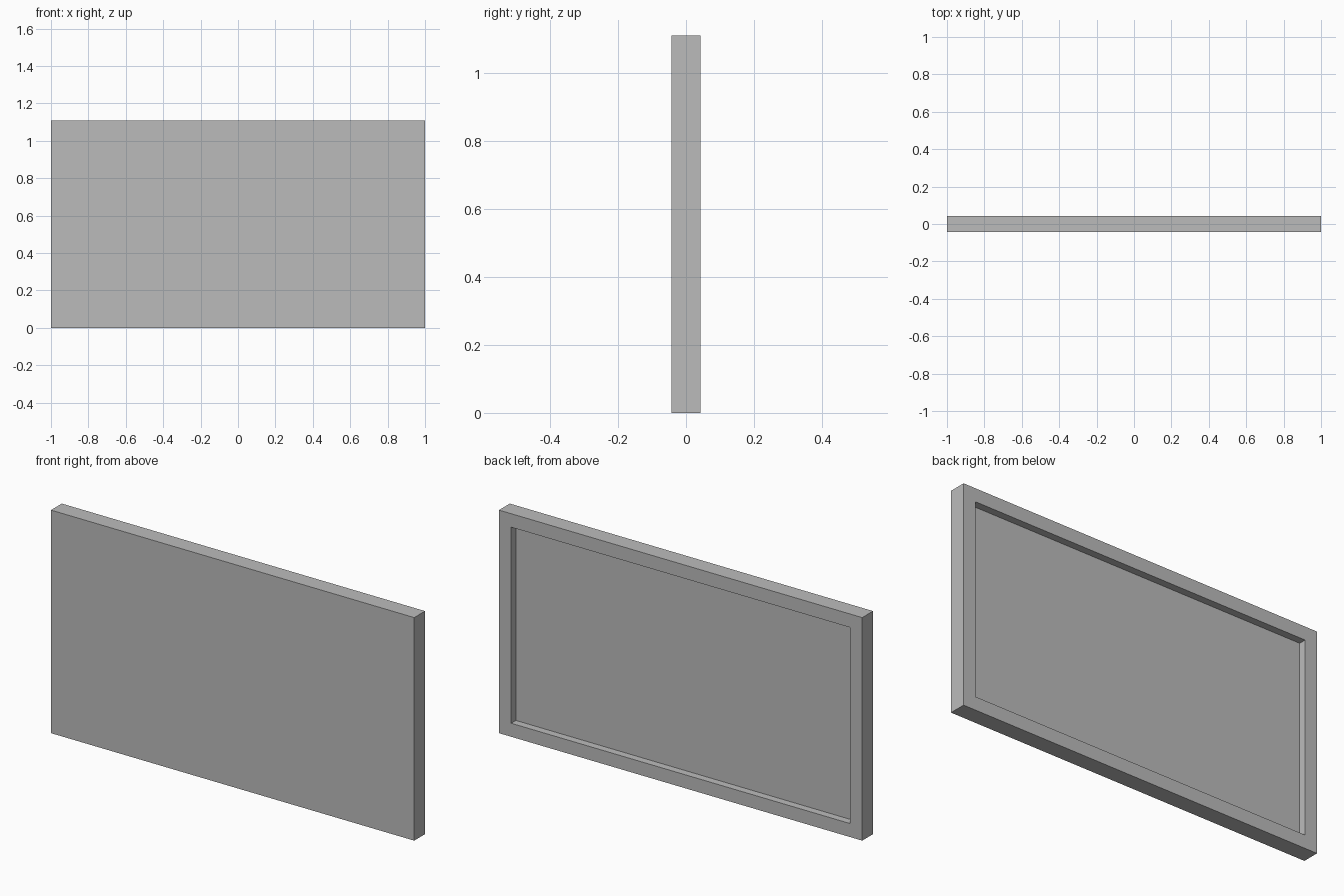
import bpy
import bmesh
from mathutils import Vector

WIDTH, DEPTH, HEIGHT = 2.0, 0.085, 1.11
MARGIN, RECESS = 0.095, 0.037

cube = bpy.data.objects.get("Cube")
if cube:
    bpy.data.objects.remove(cube, do_unlink=True)

# Plain grey finish
grey = bpy.data.materials.new("plain_grey")
grey.use_nodes = True
colour = (0.5, 0.5, 0.5, 1.0)
grey.diffuse_color = colour
grey.node_tree.nodes["Principled BSDF"].inputs["Base Color"].default_value = colour

# Slab standing on the ground
bm = bmesh.new()
bmesh.ops.create_cube(bm, size=1.0)
bmesh.ops.scale(bm, vec=(WIDTH, DEPTH, HEIGHT), verts=bm.verts)
bmesh.ops.translate(bm, vec=(0, 0, HEIGHT / 2), verts=bm.verts)
bm.normal_update()

# Shallow rectangular recess in the back, leaving a raised border
back = max(bm.faces, key=lambda f: f.normal.y)
bmesh.ops.inset_region(bm, faces=[back], thickness=MARGIN)
floor = bmesh.ops.extrude_discrete_faces(bm, faces=[back])["faces"][0]
bmesh.ops.translate(bm, vec=Vector((0, -RECESS, 0)), verts=floor.verts)
bmesh.ops.recalc_face_normals(bm, faces=bm.faces)

mesh = bpy.data.meshes.new("recessed_panel")
bm.to_mesh(mesh)
bm.free()
mesh.materials.append(grey)
panel = bpy.data.objects.new("recessed_panel", mesh)
bpy.context.collection.objects.link(panel)
